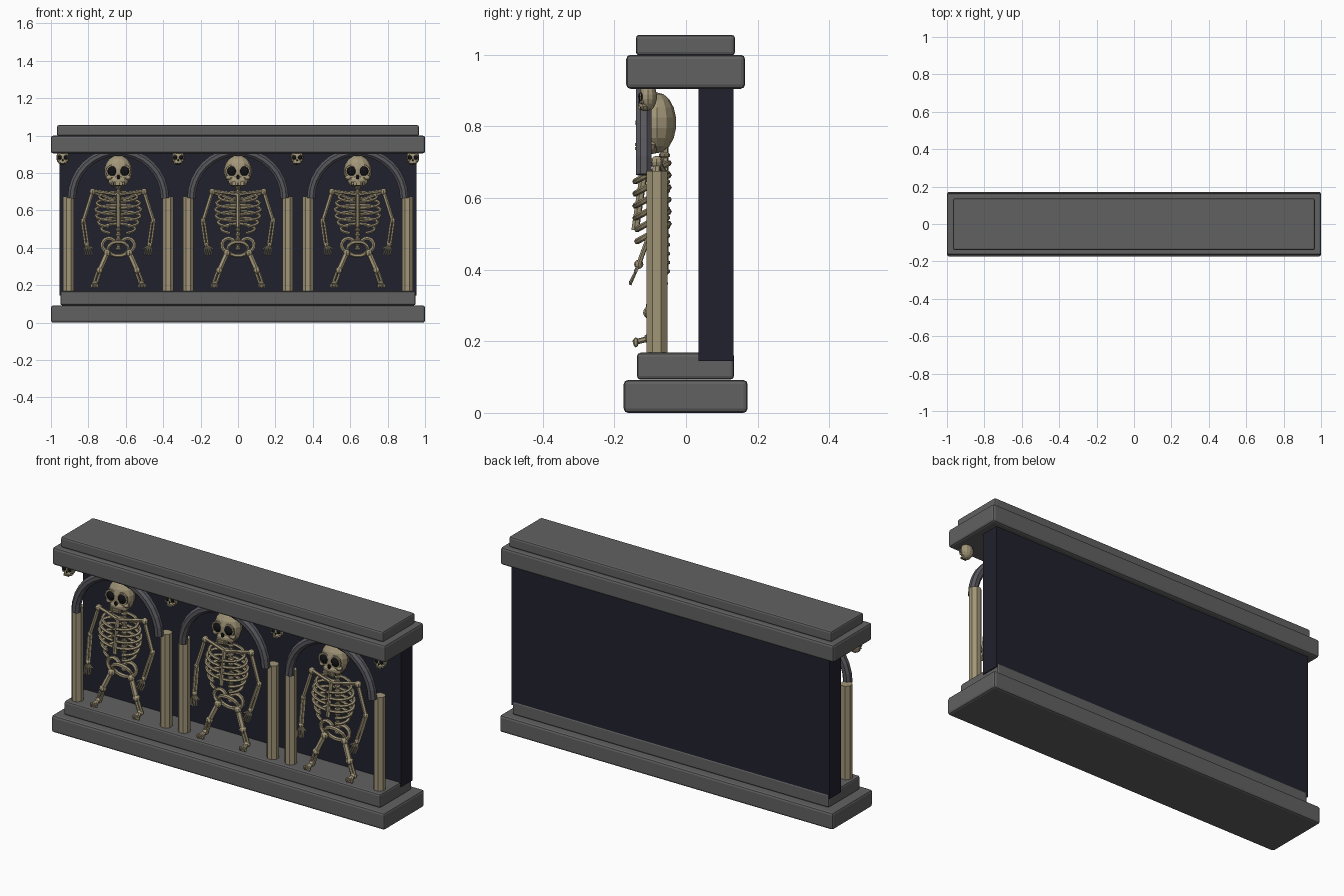
import bpy, bmesh
from math import sin, cos, pi
from mathutils import Vector, Matrix

if "Cube" in bpy.data.objects:
    bpy.data.objects.remove(bpy.data.objects["Cube"])


def material(name, rgb):
    m = bpy.data.materials.new(name)
    m.use_nodes = True
    m.diffuse_color = (*rgb, 1)
    m.node_tree.nodes["Principled BSDF"].inputs["Base Color"].default_value = (*rgb, 1)
    return m


STONE = material("grey stone", (0.12, 0.12, 0.122))
ARCH = material("arch stone", (0.095, 0.095, 0.11))
NAVY = material("dark recess", (0.015, 0.015, 0.026))
BONE = material("old bone", (0.36, 0.305, 0.19))
BLACK = material("socket black", (0.006, 0.006, 0.008))


def link(name, bm, mats):
    bmesh.ops.recalc_face_normals(bm, faces=bm.faces)
    mesh = bpy.data.meshes.new(name)
    bm.to_mesh(mesh)
    bm.free()
    for m in mats:
        mesh.materials.append(m)
    ob = bpy.data.objects.new(name, mesh)
    bpy.context.collection.objects.link(ob)
    return ob


def place(ob, name, loc, scale=1):
    dup = ob.copy()
    dup.name = name
    dup.location = loc
    dup.scale = (scale,) * 3
    bpy.context.collection.objects.link(dup)


def block(bm, lo, hi):
    lo, hi = Vector(lo), Vector(hi)
    mat = Matrix.Translation((lo + hi) / 2) @ Matrix.Diagonal((*(hi - lo), 1))
    bmesh.ops.create_cube(bm, size=1, matrix=mat)


def slab(name, lo, hi, mat, bevel=0):
    bm = bmesh.new()
    block(bm, lo, hi)
    if bevel:
        bmesh.ops.bevel(bm, geom=bm.edges[:], offset=bevel, segments=2, profile=0.5, affect='EDGES')
    return link(name, bm, [mat])


def ball(bm, centre, radii, index=0, u=10, v=7):
    mat = Matrix.Translation(centre) @ Matrix.Diagonal((*radii, 1))
    made = bmesh.ops.create_uvsphere(bm, u_segments=u, v_segments=v, radius=1, matrix=mat)
    for f in {f for vert in made["verts"] for f in vert.link_faces}:
        f.material_index = index


def tube(bm, pts, r, sides=6, closed=False):
    """Sweep a polygon along a straight or planar path."""
    pts = [Vector(p) for p in pts]
    n = len(pts)
    ref = (pts[1] - pts[0]).orthogonal() if n == 2 else (pts[1] - pts[0]).cross(pts[2] - pts[1])
    ref.normalize()
    rings = []
    for i, p in enumerate(pts):
        a = pts[i - 1] if i or closed else p
        b = pts[(i + 1) % n] if i < n - 1 or closed else p
        side = ref.cross((b - a).normalized())
        ang = [2 * pi * (k + 0.5) / sides for k in range(sides)]
        rings.append([bm.verts.new(p + r * (cos(t) * side + sin(t) * ref)) for t in ang])
    for i in range(n if closed else n - 1):
        a, b = rings[i], rings[(i + 1) % n]
        for k in range(sides):
            j = (k + 1) % sides
            bm.faces.new((a[k], a[j], b[j], b[k]))
    if not closed:
        bm.faces.new(rings[0])
        bm.faces.new(rings[-1])


# Stone plinth, cornice and dark rear wall
slab("base_slab", (-1, -0.174, 0), (1, 0.172, 0.092), STONE, 0.012)
slab("base_step", (-0.95, -0.137, 0.093), (0.95, 0.134, 0.168), STONE, 0.01)
slab("rear_wall", (-0.955, 0.035, 0.145), (0.955, 0.132, 0.915), NAVY)
slab("cornice", (-1, -0.167, 0.905), (1, 0.165, 1.0), STONE, 0.012)
slab("top_slab", (-0.968, -0.14, 0.998), (0.968, 0.137, 1.056), STONE, 0.01)

# Skull, modelled around the middle of the cranium
bm = bmesh.new()
ball(bm, (0, 0, 0), (0.075, 0.054, 0.085), u=12, v=9)
ball(bm, (0, -0.018, -0.052), (0.056, 0.04, 0.036))
for s in (-1, 1):
    ball(bm, (s * 0.033, -0.042, 0), (0.027, 0.018, 0.027), 1)
    ring = [(s * 0.033 + 0.03 * cos(t), -0.046, 0.03 * sin(t)) for t in [k * pi / 5 for k in range(10)]]
    tube(bm, ring, 0.006, 4, True)
    ball(bm, (s * 0.05, -0.036, -0.034), (0.018, 0.014, 0.012))
ball(bm, (0, -0.05, -0.033), (0.01, 0.009, 0.014), 1, 6, 5)
ball(bm, (0, -0.046, -0.066), (0.036, 0.012, 0.013), 1)
for k in range(-3, 4):
    for z in (-0.072, -0.061):
        block(bm, (k * 0.0095 - 0.004, -0.062, z - 0.004), (k * 0.0095 + 0.004, -0.045, z + 0.005))
skull = link("skull", bm, [BONE, BLACK])

# Spine with vertebrae, sternum and collarbones
bm = bmesh.new()
tube(bm, [(0, -0.06, 0.39), (0, -0.06, 0.75)], 0.011)
for k in range(14):
    ball(bm, (0, -0.06, 0.395 + k * 0.025), (0.017, 0.016, 0.01), u=8, v=5)
tube(bm, [(0, -0.142, 0.51), (0, -0.115, 0.69)], 0.011)
for s in (-1, 1):
    tube(bm, [(0, -0.115, 0.685), (s * 0.135, -0.085, 0.705)], 0.009)
    tube(bm, [(s * 0.03, -0.055, 0.66), (s * 0.13, -0.075, 0.695)], 0.009)
spine = link("spine_and_sternum", bm, [BONE])

# Six pairs of ribs, sloping down towards the front
bm = bmesh.new()
for k in range(6):
    z = 0.672 - k * 0.034
    w = 0.092 + 0.03 * sin(pi * (k + 0.6) / 5.5)
    front = pi * (0.97 if k < 4 else 0.85)
    for s in (-1, 1):
        path = [(s * w * sin(t), -0.095 + 0.047 * cos(t), z + 0.026 * cos(t))
                for t in [front * i / 10 for i in range(11)]]
        tube(bm, path, 0.0085)
ribs = link("ribs", bm, [BONE])

# Arms with hands
bm = bmesh.new()
for s in (-1, 1):
    shoulder, elbow, wrist = [Vector((s * x, y, z)) for x, y, z in
                              ((0.138, -0.082, 0.7), (0.187, -0.085, 0.545), (0.168, -0.132, 0.415))]
    tube(bm, [shoulder, elbow], 0.011)
    for d in (-0.008, 0.008):
        off = Vector((d, 0, 0))
        tube(bm, [elbow + off, wrist + off], 0.007)
    for p, r in ((shoulder, 0.018), (elbow, 0.015), (wrist, 0.013)):
        ball(bm, p, (r, r, r), u=8, v=6)
    for k in range(4):
        knuckle = wrist + Vector((s * (0.012 - 0.011 * k), -0.01, -0.025))
        tip = knuckle + Vector((-s * 0.008, -0.014, -0.032 + 0.003 * abs(k - 1)))
        tube(bm, [wrist, knuckle], 0.0045, 5)
        tube(bm, [knuckle, tip], 0.004, 5)
    tube(bm, [wrist, wrist + Vector((-s * 0.035, -0.01, -0.02))], 0.0045, 5)
arms = link("arms", bm, [BONE])

# Pelvis: central ring and two hip crests
bm = bmesh.new()
loop = [2 * pi * i / 14 for i in range(14)]
tube(bm, [(0.055 * cos(t), -0.08 - 0.02 * sin(t), 0.395 + 0.038 * sin(t)) for t in loop], 0.011, 6, True)
for s in (-1, 1):
    arc = [pi * (0.95 - 1.35 * i / 9) for i in range(10)]
    tube(bm, [(s * (0.05 + 0.036 * cos(t)), -0.08, 0.415 + 0.036 * sin(t)) for t in arc], 0.011)
    ball(bm, (s * 0.06, -0.085, 0.372), (0.02, 0.02, 0.02), u=8, v=6)
pelvis = link("pelvis", bm, [BONE])

# Legs with feet
bm = bmesh.new()
for s in (-1, 1):
    hip, knee, ankle = [Vector((s * x, y, z)) for x, y, z in
                        ((0.06, -0.085, 0.372), (0.1, -0.1, 0.28), (0.125, -0.1, 0.208))]
    tube(bm, [hip, knee], 0.015)
    for d in (-0.009, 0.009):
        off = Vector((d, 0, 0))
        tube(bm, [knee + off, ankle + off], 0.008)
    ball(bm, knee, (0.02, 0.02, 0.018), u=8, v=6)
    ball(bm, ankle, (0.018, 0.018, 0.015), u=8, v=6)
    for k in range(3):
        x = s * (0.113 + 0.014 * k)
        tube(bm, [ankle, (x, -0.146, 0.197)], 0.008)
        ball(bm, (x, -0.14, 0.197), (0.008, 0.008, 0.014), u=6, v=5)
legs = link("legs", bm, [BONE])

# Column and arch, each repeated for the three bays
bm = bmesh.new()
tube(bm, [(0, -0.081, 0.16), (0, -0.081, 0.675)], 0.031, 8)
column = link("column", bm, [BONE])
bm = bmesh.new()
tube(bm, [(0.249 * cos(t), -0.118, 0.665 + 0.249 * sin(t)) for t in [pi * i / 16 for i in range(17)]], 0.024, 8)
arch = link("arch", bm, [ARCH])

for side, cx in (("right", -0.64), ("middle", 0), ("left", 0.64)):
    for part in (spine, ribs, arms, pelvis, legs, arch):
        place(part, f"{side}_{part.name}", (cx, 0, 0))
    place(skull, f"{side}_skull", (cx, -0.081, 0.81))
    for s in (-1, 1):
        place(column, f"{side}_bay_column", (cx + s * 0.266, 0, 0))

# Small skulls hanging below the cornice
for x in (-0.937, -0.32, 0.316, 0.935):
    place(skull, "small_skull", (x, -0.106, 0.883), 0.46)

# The templates have been copied into place
for ob in (skull, spine, ribs, arms, pelvis, legs, column, arch):
    bpy.data.objects.remove(ob)
